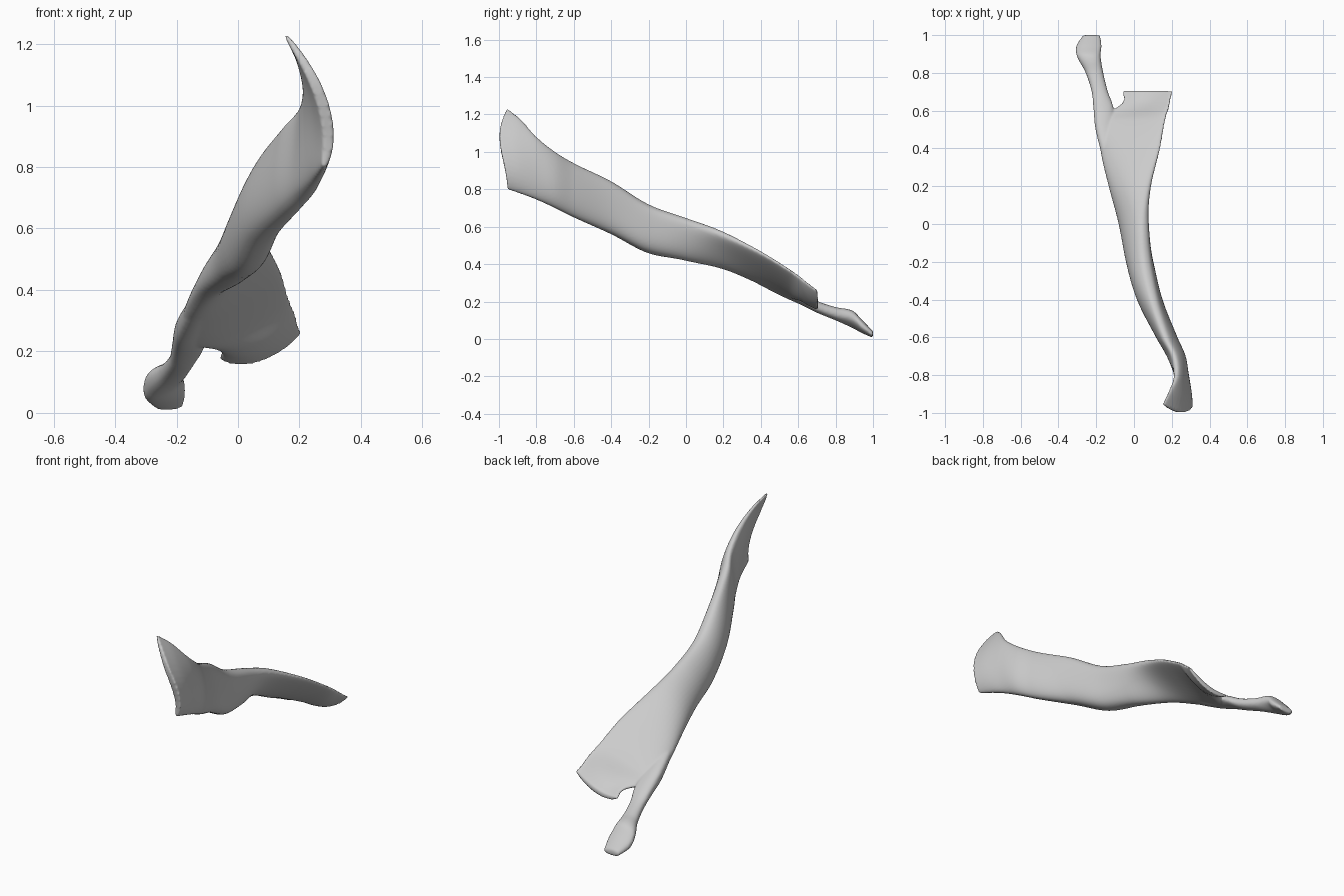
import bpy, bmesh, math
from mathutils import Vector

# Section: y, lower edge x z, middle x z, upper edge x z, half thickness low / high
BODY = [
    (-0.955, .278, .800, .278, 1.00, .150, 1.235, .022, .016),
    (-0.88, .265, .775, .268, .970, .188, 1.17, .034, .022),
    (-0.80, .248, .745, .250, .920, .222, 1.08, .046, .028),
    (-0.70, .210, .700, .225, .850, .212, 1.00, .060, .035),
    (-0.60, .165, .650, .174, .800, .165, .940, .068, .042),
    (-0.40, .085, .560, .085, .700, .105, .842, .080, .052),
    (-0.20, .040, .460, .032, .590, .070, .715, .084, .058),
    (0.00, -.035, .420, .002, .535, .062, .640, .078, .052),
    (0.20, -.115, .380, -.030, .480, .088, .560, .062, .042),
    (0.40, -.175, .305, -.042, .375, .138, .462, .050, .030),
    (0.55, -.185, .240, -.030, .280, .166, .372, .035, .024),
    (0.615, -.095, .220, .050, .238, .184, .328, .020, .022),
    (0.65, -.058, .205, .062, .210, .192, .300, .018, .018),
    (0.705, -.060, .178, .065, .178, .206, .258, .016, .015),
]
NECK = [
    (0.30, -.150, .360, -.115, .370, -.080, .385, .030, .030),
    (0.50, -.203, .270, -.165, .275, -.110, .285, .042, .038),
    (0.62, -.215, .212, -.168, .215, -.110, .220, .038, .030),
    (0.70, -.224, .170, -.182, .172, -.138, .175, .033, .030),
    (0.80, -.255, .128, -.210, .135, -.163, .142, .036, .034),
    (0.89, -.300, .088, -.245, .105, -.178, .125, .045, .042),
    (0.94, -.306, .060, -.240, .068, -.172, .075, .036, .034),
    (1.00, -.270, .025, -.230, .023, -.178, .024, .018, .018),
]


def resample(rows, steps):
    """Catmull-Rom interpolation of the section rows."""
    out = []
    for i in range(len(rows) - 1):
        p0, p1 = rows[max(i - 1, 0)], rows[i]
        p2, p3 = rows[i + 1], rows[min(i + 2, len(rows) - 1)]
        h = p2[0] - p1[0]
        # tangents scaled to the spacing along y keep uneven sections smooth
        m1 = [(c - a) / (p2[0] - p0[0]) * h for a, c in zip(p0, p2)]
        m2 = [(d - b) / (p3[0] - p1[0]) * h for b, d in zip(p1, p3)]
        for k in range(steps):
            t = k / steps
            out.append([(2 * t**3 - 3 * t**2 + 1) * b + (t**3 - 2 * t**2 + t) * u
                        + (3 * t**2 - 2 * t**3) * c + (t**3 - t**2) * v
                        for b, c, u, v in zip(p1, p2, m1, m2)])
    return out + [list(rows[-1])]


def ring(row, n=20):
    """Closed flattened outline around a curved middle line."""
    y, bx, bz, mx, mz, tx, tz, hb, ht = row
    B, M, T = Vector((bx, bz)), Vector((mx, mz)), Vector((tx, tz))
    C = 2 * M - (B + T) / 2
    front = max(0.0, (-y - 0.8) / 0.155)
    pts = []
    for k in range(2 * n):
        a = math.pi * k / n
        u = (1 - math.cos(a)) / 2
        c = B * (1 - u) ** 2 + C * 2 * u * (1 - u) + T * u * u
        d = ((C - B) * (1 - u) + (T - C) * u).normalized()
        h = (hb * (1 - u) + ht * u) * math.copysign(abs(math.sin(a)) ** 0.8, math.sin(a))
        p = c + Vector((-d.y, d.x)) * h
        pts.append((p.x, y - 0.042 * front * math.sin(math.pi * u ** 1.8), p.y))
    return pts


def loft(bm, rows):
    rings = [[bm.verts.new(p) for p in ring(r)] for r in resample(rows, 8)]
    n = len(rings[0])
    for r, s in zip(rings, rings[1:]):
        for i in range(n):
            j = (i + 1) % n
            bm.faces.new((r[i], r[j], s[j], s[i]))
    # end caps as strips across the outline
    for r in (rings[0], rings[-1]):
        for i in range(n // 2):
            q = [r[i], r[i + 1], r[(n - i - 1) % n], r[(n - i) % n]]
            bm.faces.new(list(dict.fromkeys(q)))


# Bone body with rear blade, plus the forked neck and knob
bm = bmesh.new()
loft(bm, BODY)
loft(bm, NECK)
bmesh.ops.recalc_face_normals(bm, faces=bm.faces)
mesh = bpy.data.meshes.new("jaw_bone")
bm.to_mesh(mesh)
bm.free()
bone = bpy.data.objects.new("jaw_bone", mesh)
bpy.context.collection.objects.link(bone)

# Fuse the two lofts into one smooth skin
remesh = bone.modifiers.new("fuse", "REMESH")
remesh.mode = "VOXEL"
remesh.voxel_size = 0.007
remesh.use_smooth_shade = True
smooth = bone.modifiers.new("soften", "SMOOTH")
smooth.factor = 0.5
smooth.iterations = 4
